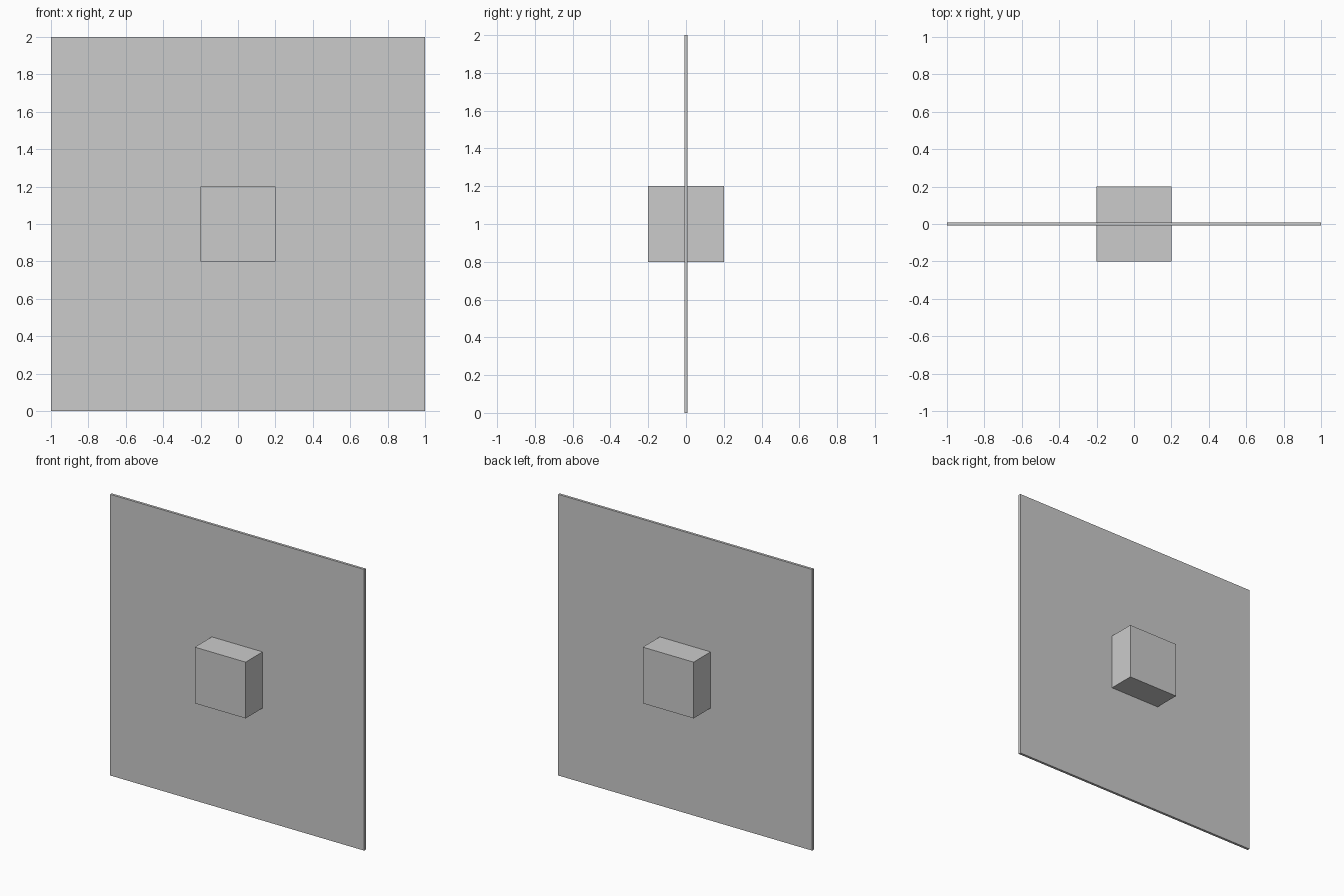
import bpy

if "Cube" in bpy.data.objects:
    bpy.data.objects.remove(bpy.data.objects["Cube"])


def box(name, size, location):
    bpy.ops.mesh.primitive_cube_add(size=1, location=location)
    obj = bpy.context.object
    obj.name = name
    obj.scale = size
    bpy.ops.object.transform_apply(location=False, rotation=False, scale=True)
    return obj


# Thin upright square panel
box("panel", (2.0, 0.018, 2.0), (0, 0, 1))

# Cube passing through the middle of the panel
box("center_cube", (0.4, 0.4, 0.4), (0, 0, 1))
